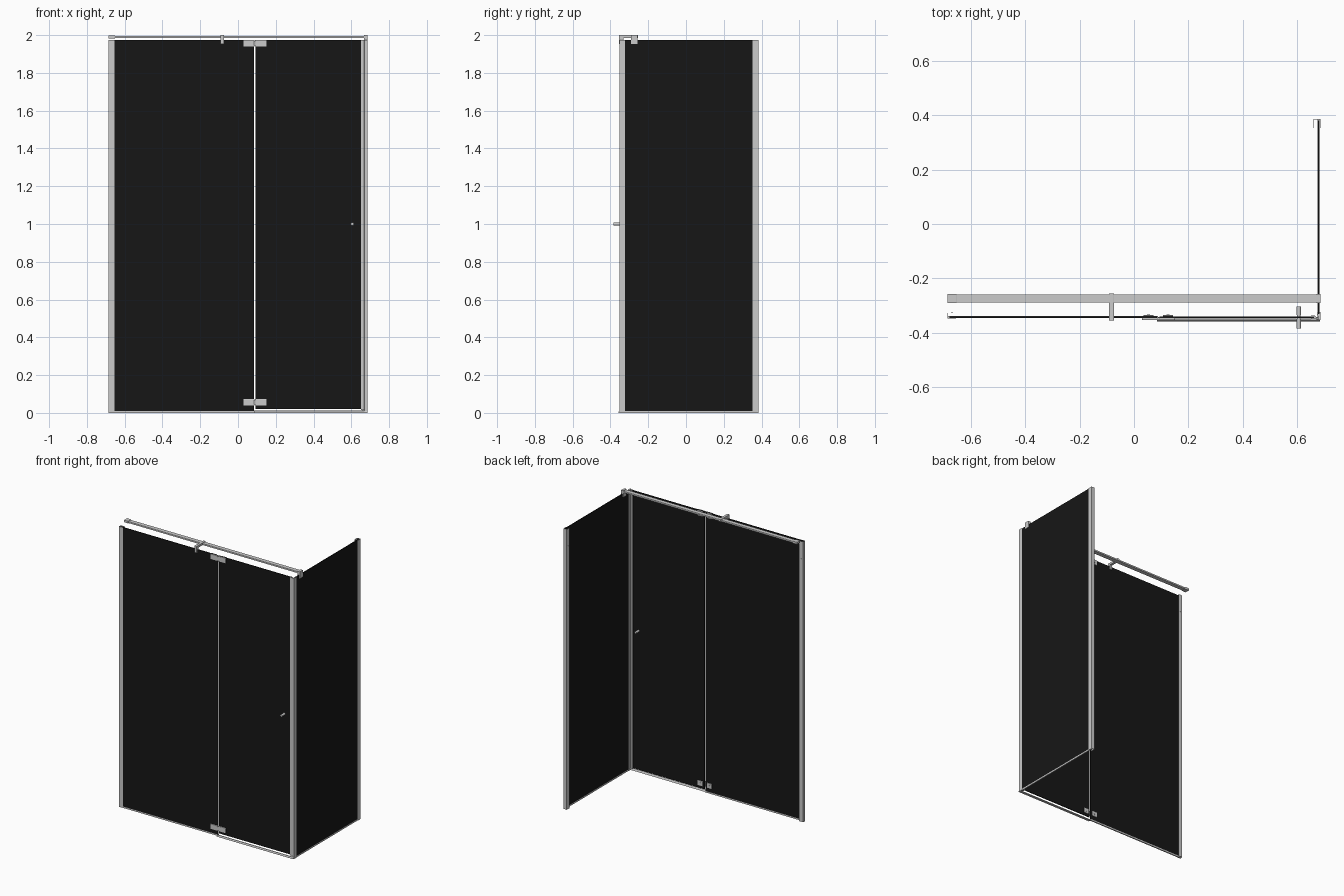
import bpy, bmesh, math
from mathutils import Vector

if "Cube" in bpy.data.objects:
    bpy.data.objects.remove(bpy.data.objects["Cube"])

glass = bpy.data.materials.new("dark_glass")
glass.diffuse_color = (0.008, 0.008, 0.008, 1)
glass.use_nodes = True
glass.node_tree.nodes["Principled BSDF"].inputs["Base Color"].default_value = glass.diffuse_color


def finish(name, bm, mat=None, bevel=0):
    bmesh.ops.recalc_face_normals(bm, faces=bm.faces)
    me = bpy.data.meshes.new(name)
    bm.to_mesh(me)
    bm.free()
    ob = bpy.data.objects.new(name, me)
    bpy.context.collection.objects.link(ob)
    if mat:
        me.materials.append(mat)
    if bevel:
        m = ob.modifiers.new("bevel", 'BEVEL')
        m.width = bevel
        m.segments = 2
    return ob


def box(name, x, y, z, mat=None, bevel=0):
    """Box from (min, max) ranges."""
    bm = bmesh.new()
    bmesh.ops.create_cube(bm, size=1)
    for v in bm.verts:
        v.co = Vector([(r[0] + r[1]) / 2 + c * (r[1] - r[0])
                       for r, c in zip((x, y, z), v.co)])
    return finish(name, bm, mat, bevel)


def prism(name, pts, start, end, axis='z'):
    """Extrude a closed profile: (x, y) along z or (y, z) along x."""
    bm = bmesh.new()
    place = (lambda a, b, t: (a, b, t)) if axis == 'z' else (lambda a, b, t: (t, a, b))
    f = bm.faces.new([bm.verts.new(place(a, b, start)) for a, b in pts])
    r = bmesh.ops.extrude_face_region(bm, geom=[f])
    move = place(0, 0, end - start)
    bmesh.ops.translate(bm, vec=move,
                        verts=[v for v in r['geom'] if isinstance(v, bmesh.types.BMVert)])
    return finish(name, bm)


def rod(name, x, z, y0, y1, r):
    """Round rod along y."""
    bpy.ops.mesh.primitive_cylinder_add(vertices=24, radius=r, depth=y1 - y0,
                                        location=(x, (y0 + y1) / 2, z),
                                        rotation=(math.pi / 2, 0, 0))
    bpy.context.object.name = name
    bpy.ops.object.shade_smooth_by_angle()


def channel(w, d, t):
    """U profile opening towards +u."""
    return [(0, 0), (d, 0), (d, t), (t, t), (t, w - t), (d, w - t), (d, w), (0, w)]


TOP = 1.975
# Glass panes
box("fixed_front_glass", (-0.678, 0.085), (-0.345, -0.339), (0.01, TOP), glass)
box("door_glass", (0.093, 0.662), (-0.345, -0.339), (0.02, TOP), glass)
box("side_glass", (0.675, 0.681), (-0.330, 0.380), (0.01, TOP), glass)

# Wall channels
prism("left_wall_channel", [(-0.685 + u, -0.347 + v) for u, v in channel(0.021, 0.032, 0.0018)], 0, TOP)
prism("rear_wall_channel", [(0.685 - v, 0.385 - u) for u, v in channel(0.025, 0.032, 0.0018)], 0, TOP)
for z in (0.15, 1.0, 1.85):
    rod("left_channel_screw", -0.668, z, -0.3265, -0.325, 0.004)
    box("rear_channel_screw", (0.6585, 0.6605), (0.364, 0.372), (z - 0.004, z + 0.004))

# Magnetic corner seals: door edge and side pane edge
prism("door_edge_seal", [(0.650, -0.3485), (0.668, -0.3485), (0.672, -0.344),
                         (0.664, -0.3355), (0.650, -0.3355), (0.650, -0.3385),
                         (0.661, -0.3385), (0.661, -0.3455), (0.650, -0.3455)], 0.015, TOP)
prism("side_edge_seal", [(0.6845, -0.324), (0.6845, -0.353), (0.670, -0.353), (0.670, -0.350),
                         (0.6755, -0.350), (0.6755, -0.338), (0.6715, -0.334),
                         (0.6715, -0.324), (0.6745, -0.324), (0.6745, -0.331),
                         (0.6815, -0.331), (0.6815, -0.324)], 0, TOP)

# Floor strips and door threshold
box("fixed_floor_seal", (-0.683, 0.088), (-0.346, -0.338), (0, 0.01))
box("side_floor_seal", (0.674, 0.682), (-0.345, 0.383), (0, 0.01))
prism("door_threshold", [(-0.358, 0), (-0.358, 0.005), (-0.354, 0.011), (-0.349, 0.012),
                         (-0.345, 0.008), (-0.342, 0)], 0.085, 0.684, 'x')

# Hinges: front plates, pivots and back clamps
for label, z0, z1 in (("lower", 0.038, 0.073), ("upper", 1.939, TOP)):
    box(label + "_hinge_fixed_plate", (0.030, 0.087), (-0.352, -0.345), (z0, z1), bevel=0.001)
    box(label + "_hinge_door_plate", (0.091, 0.150), (-0.352, -0.345), (z0, z1), bevel=0.001)
    bpy.ops.mesh.primitive_cylinder_add(vertices=20, radius=0.005, depth=(z1 - z0) * 0.7,
                                        location=(0.089, -0.348, (z0 + z1) / 2))
    bpy.context.object.name = label + "_hinge_pivot"
    bpy.ops.object.shade_smooth_by_angle()
    for side in (-1, 1):
        cx = 0.089 + side * 0.036
        box(label + "_hinge_back_clamp", (cx - 0.019, cx + 0.019), (-0.339, -0.334),
            (z0, z1), bevel=0.001)
        rod(label + "_hinge_screw", cx, (z0 + z1) / 2, -0.3345, -0.332, 0.006)

# Door knob: bars on both faces with slim collars
rod("knob_outer", 0.605, 1.0, -0.383, -0.349, 0.0085)
rod("knob_inner", 0.605, 1.0, -0.335, -0.303, 0.0085)
rod("knob_neck", 0.605, 1.0, -0.350, -0.334, 0.006)

# Stabiliser bar with wall socket, side pane clamp and front arm
box("stabiliser_bar", (-0.68, 0.682), (-0.289, -0.259), (1.985, 1.996), bevel=0.001)
box("bar_wall_socket", (-0.685, -0.652), (-0.291, -0.257), (1.983, 1.999), bevel=0.001)
prism("bar_side_clamp", [(0.668, -0.291), (0.6855, -0.291), (0.6855, -0.257), (0.668, -0.257)], 1.976, 2.0)
for x in ((0.668, 0.675), (0.681, 0.6855)):
    box("side_clamp_jaw", x, (-0.291, -0.257), (1.953, 1.977))
box("bar_front_arm", (-0.092, -0.074), (-0.354, -0.255), (1.984, 2.0), bevel=0.001)
box("front_arm_block", (-0.092, -0.074), (-0.354, -0.332), (1.9755, 1.985))
for y in ((-0.354, -0.345), (-0.339, -0.332)):
    box("front_arm_jaw", (-0.092, -0.074), y, (1.953, 1.977))
